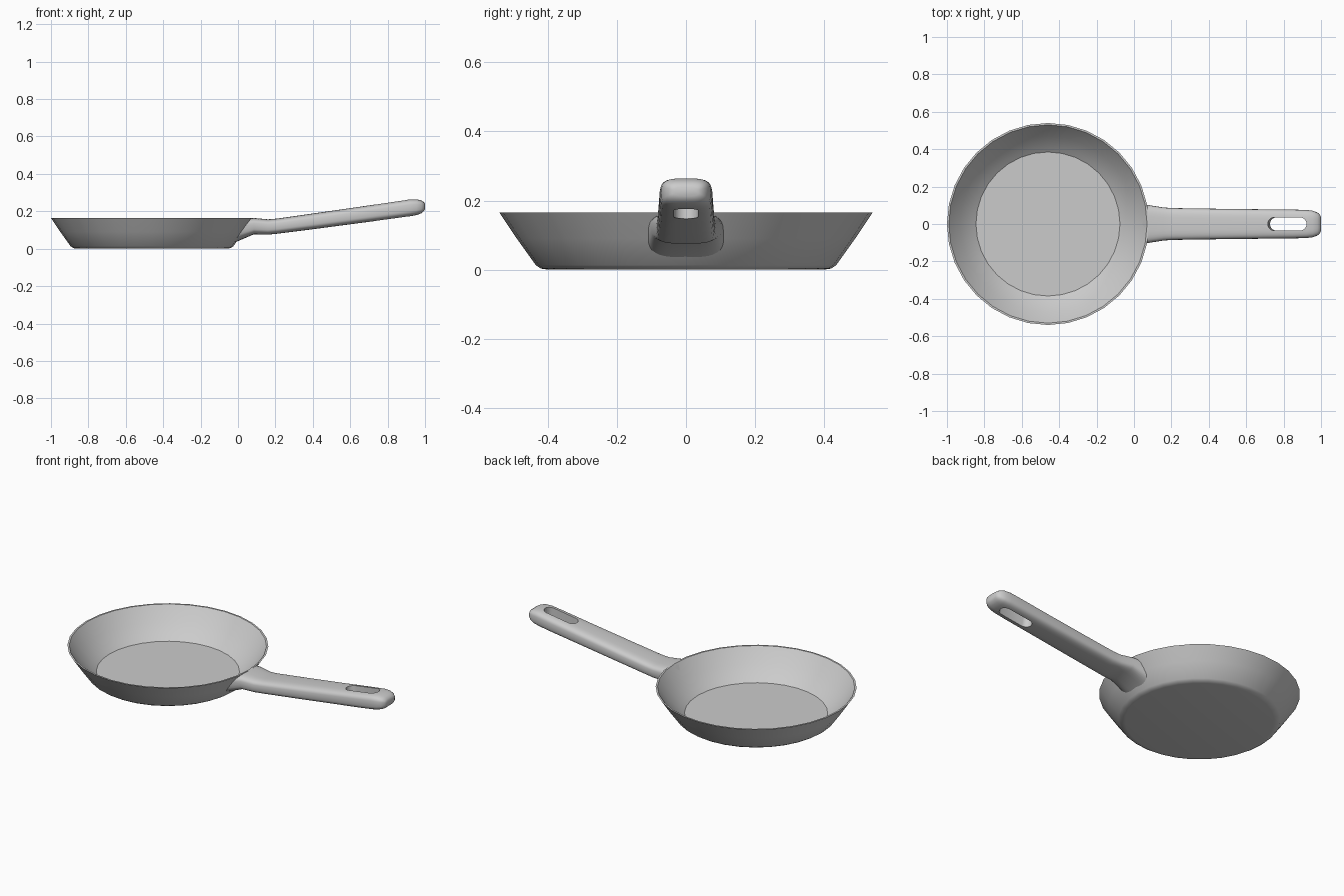
import bpy, bmesh, math
from mathutils import Matrix

if "Cube" in bpy.data.objects:
    bpy.data.objects.remove(bpy.data.objects["Cube"])

PAN_X, SEG = -0.46, 32


def make_object(name, bm):
    bmesh.ops.recalc_face_normals(bm, faces=bm.faces)
    mesh = bpy.data.meshes.new(name)
    bm.to_mesh(mesh)
    bm.free()
    ob = bpy.data.objects.new(name, mesh)
    bpy.context.collection.objects.link(ob)
    return ob


def smooth(ob, angle):
    bpy.ops.object.select_all(action='DESELECT')
    ob.select_set(True)
    bpy.context.view_layer.objects.active = ob
    bpy.ops.object.shade_smooth_by_angle(angle=math.radians(angle))


def loft(name, rings):
    """Skin a list of closed point rings and cap both ends."""
    bm = bmesh.new()
    loops = [[bm.verts.new(p) for p in ring] for ring in rings]
    n = len(rings[0])
    for a, b in zip(loops, loops[1:]):
        for i in range(n):
            j = (i + 1) % n
            bm.faces.new((a[i], a[j], b[j], b[i]))
    bm.faces.new(loops[0])
    bm.faces.new(loops[-1])
    return make_object(name, bm)


# Pan: underside, flared outer wall, thin rim, inner wall, floor
profile = [(0.40, 0.0), (0.42, 0.003), (0.435, 0.013), (0.49, 0.09), (0.54, 0.165),
           (0.53, 0.165), (0.47, 0.085), (0.41, 0.031), (0.385, 0.012)]
angles = [2 * math.pi * i / SEG for i in range(SEG)]
pan = loft("pan", [[(PAN_X + r * math.cos(a), r * math.sin(a), z) for a in angles]
                   for r, z in profile])
smooth(pan, 32)


# Handle: rounded-rectangle sections, base ring wrapped onto the pan wall
def section(x, z_low, z_high, half_w, power=3.4, n=32):
    ring = []
    for i in range(n):
        a = 2 * math.pi * i / n
        c, s = math.cos(a), math.sin(a)
        y = half_w * math.copysign(abs(c) ** (2 / power), c)
        t = math.copysign(abs(s) ** (2 / power), s)
        z = (z_low + z_high) / 2 + t * (z_high - z_low) / 2
        px = x
        if x is None:
            r = 0.433 + 0.107 * (z - 0.005) / 0.16 - 0.006
            px = PAN_X + math.sqrt(r * r - y * y)
        ring.append((px, y, z))
    return ring


stations = [(None, 0.035, 0.164, 0.11), (0.085, 0.077, 0.164, 0.1),
            (0.16, 0.075, 0.157, 0.088), (0.21, 0.08, 0.161, 0.085),
            (0.40, 0.104, 0.188, 0.082), (0.65, 0.137, 0.224, 0.079),
            (0.85, 0.163, 0.254, 0.077), (0.92, 0.173, 0.264, 0.075),
            (0.955, 0.180, 0.264, 0.071), (0.98, 0.189, 0.258, 0.062),
            (0.994, 0.201, 0.249, 0.050), (1.0, 0.213, 0.238, 0.037)]
handle = loft("handle", [section(*s) for s in stations])

# Hanging slot, cut square to the tilted handle
R, HALF = 0.035, 0.07
outline = []
for i in range(24):
    a = 2 * math.pi * (i + 0.5) / 24
    outline.append((R * math.cos(a) + math.copysign(HALF, math.cos(a)), R * math.sin(a)))
cutter = loft("slot_cutter", [[(x, y, z) for x, y in outline] for z in (-0.15, 0.15)])
cutter.data.transform(Matrix.Translation((0.825, 0, 0.205)) @
                      Matrix.Rotation(math.radians(-8), 4, 'Y'))
cut = handle.modifiers.new("slot", 'BOOLEAN')
cut.operation, cut.solver, cut.object = 'DIFFERENCE', 'EXACT', cutter
bpy.context.view_layer.objects.active = handle
bpy.ops.object.modifier_apply(modifier=cut.name)
bpy.data.objects.remove(cutter, do_unlink=True)
smooth(handle, 40)
